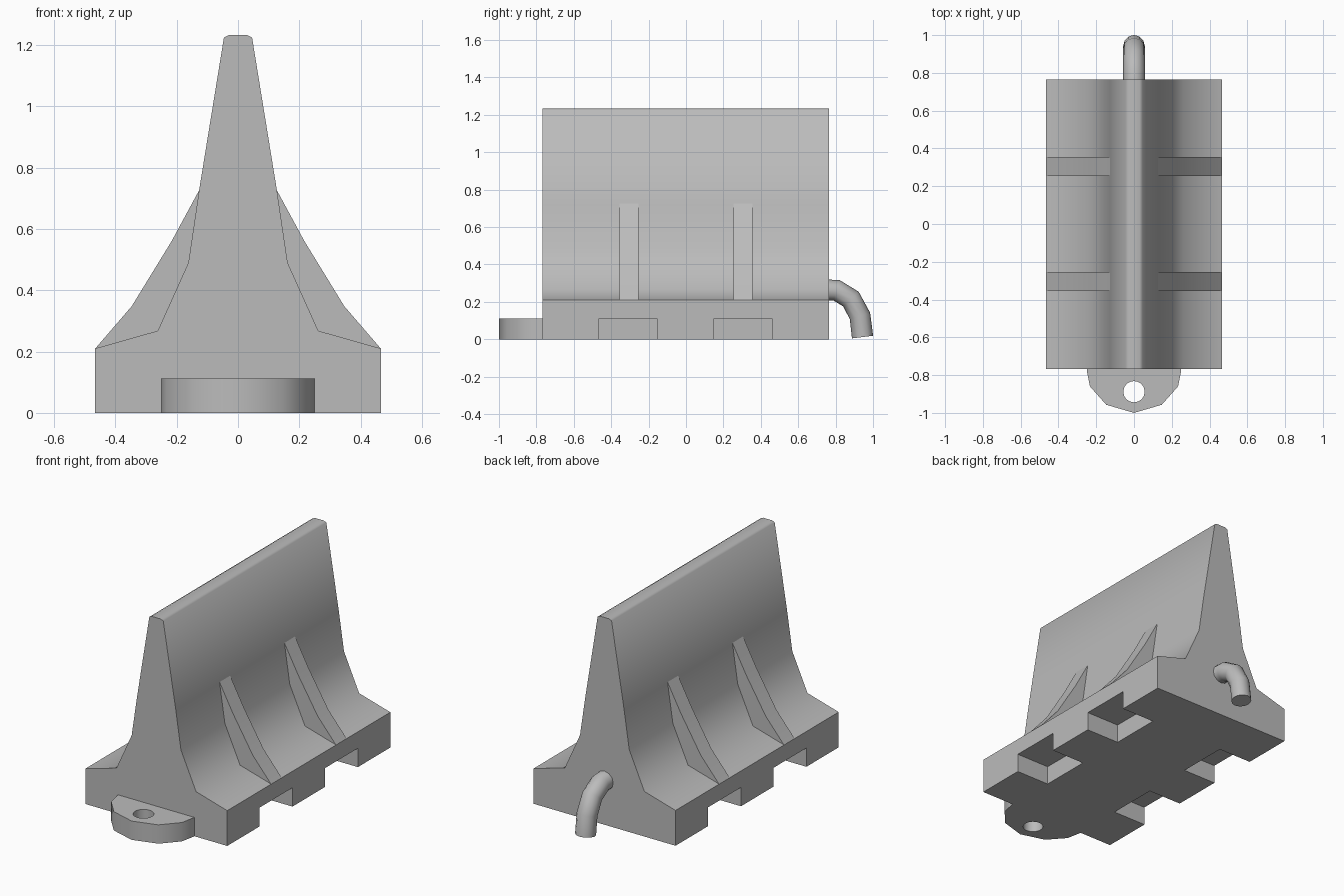
import bpy, bmesh, math
from mathutils import Vector

cube = bpy.data.objects.get("Cube")
if cube:
    bpy.data.objects.remove(cube, do_unlink=True)

grey = bpy.data.materials.new("barrier grey")
grey.use_nodes = True
colour = (0.5, 0.5, 0.5, 1)
grey.diffuse_color = colour
grey.node_tree.nodes["Principled BSDF"].inputs["Base Color"].default_value = colour


def prism(name, outline, start, depth):
    """Extrude a closed outline of 3D points along a vector."""
    bm = bmesh.new()
    base = bm.faces.new([bm.verts.new(Vector(p) + Vector(start)) for p in outline])
    top = bmesh.ops.extrude_face_region(bm, geom=[base])["geom"]
    verts = [v for v in top if isinstance(v, bmesh.types.BMVert)]
    bmesh.ops.translate(bm, verts=verts, vec=depth)
    bmesh.ops.recalc_face_normals(bm, faces=bm.faces)
    mesh = bpy.data.meshes.new(name)
    bm.to_mesh(mesh)
    bm.free()
    ob = bpy.data.objects.new(name, mesh)
    bpy.context.collection.objects.link(ob)
    mesh.materials.append(grey)
    return ob


def select(ob):
    bpy.ops.object.select_all(action="DESELECT")
    ob.select_set(True)
    bpy.context.view_layer.objects.active = ob


def cut(ob, cutter):
    mod = ob.modifiers.new("cut", "BOOLEAN")
    mod.operation, mod.solver, mod.object = "DIFFERENCE", "EXACT", cutter
    select(ob)
    bpy.ops.object.modifier_apply(modifier=mod.name)
    bpy.data.objects.remove(cutter, do_unlink=True)


def smooth(ob, angle):
    select(ob)
    bpy.ops.object.shade_smooth_by_angle(angle=math.radians(angle))


# Barrier body: flared base, concave flank, narrow top
half = [(0.467, 0), (0.467, 0.21), (0.262, 0.268), (0.162, 0.49),
        (0.128, 0.72), (0.046, 1.225), (0.03, 1.233)]
profile = half + [(-x, z) for x, z in reversed(half)]
body = prism("barrier_body", [(x, 0, z) for x, z in profile], (0, -0.768, 0), (0, 1.533, 0))

# Forklift notches under both sides
for side in (-1, 1):
    for y in (-0.31, 0.305):
        square = [(side * x, dy, 0) for x, dy in
                  ((0.247, -0.155), (0.6, -0.155), (0.6, 0.155), (0.247, 0.155))]
        cut(body, prism("notch_cutter", square, (0, y, -0.1), (0, 0, 0.212)))
smooth(body, 55)

# Buttress ribs on the flanks
rib_half = [(0.466, 0.21), (0.347, 0.348), (0.217, 0.56), (0.125, 0.73), (0.1, 0.2)]
for side, label in ((-1, "right"), (1, "left")):
    for y, end in ((-0.305, "front"), (0.305, "back")):
        rib = prism(f"{label}_{end}_rib", [(side * x, 0, z) for x, z in rib_half],
                    (0, y - 0.05, 0), (0, 0.1, 0))
        smooth(rib, 30)

# Front coupling tab with a pin hole
edge = [(0.25, -0.75), (0.25, -0.775), (0.233, -0.86), (0.147, -0.957)]
outline = edge + [(0, -1)] + [(-x, y) for x, y in reversed(edge)]
tab = prism("coupling_tab", [(x, y, 0) for x, y in outline], (0, 0, 0), (0, 0, 0.112))
ring = [(0.056 * math.cos(a * math.tau / 32), 0.056 * math.sin(a * math.tau / 32), 0)
        for a in range(32)]
cut(tab, prism("hole_cutter", ring, (0, -0.888, -0.1), (0, 0, 0.4)))
smooth(tab, 40)

# Rear coupling hook, a bent pin pointing down
curve = bpy.data.curves.new("coupling_hook", "CURVE")
curve.dimensions = "3D"
curve.bevel_depth = 0.057
curve.bevel_resolution = 4
curve.use_fill_caps = True
path = [(0.72, 0.264), (0.805, 0.262), (0.882, 0.215), (0.93, 0.125), (0.944, 0.012)]
spline = curve.splines.new("POLY")
spline.points.add(len(path) - 1)
for point, (y, z) in zip(spline.points, path):
    point.co = (0, y, z, 1)
curve.materials.append(grey)
hook = bpy.data.objects.new("coupling_hook", curve)
bpy.context.collection.objects.link(hook)
select(hook)
bpy.ops.object.convert(target="MESH")
smooth(bpy.context.object, 40)
